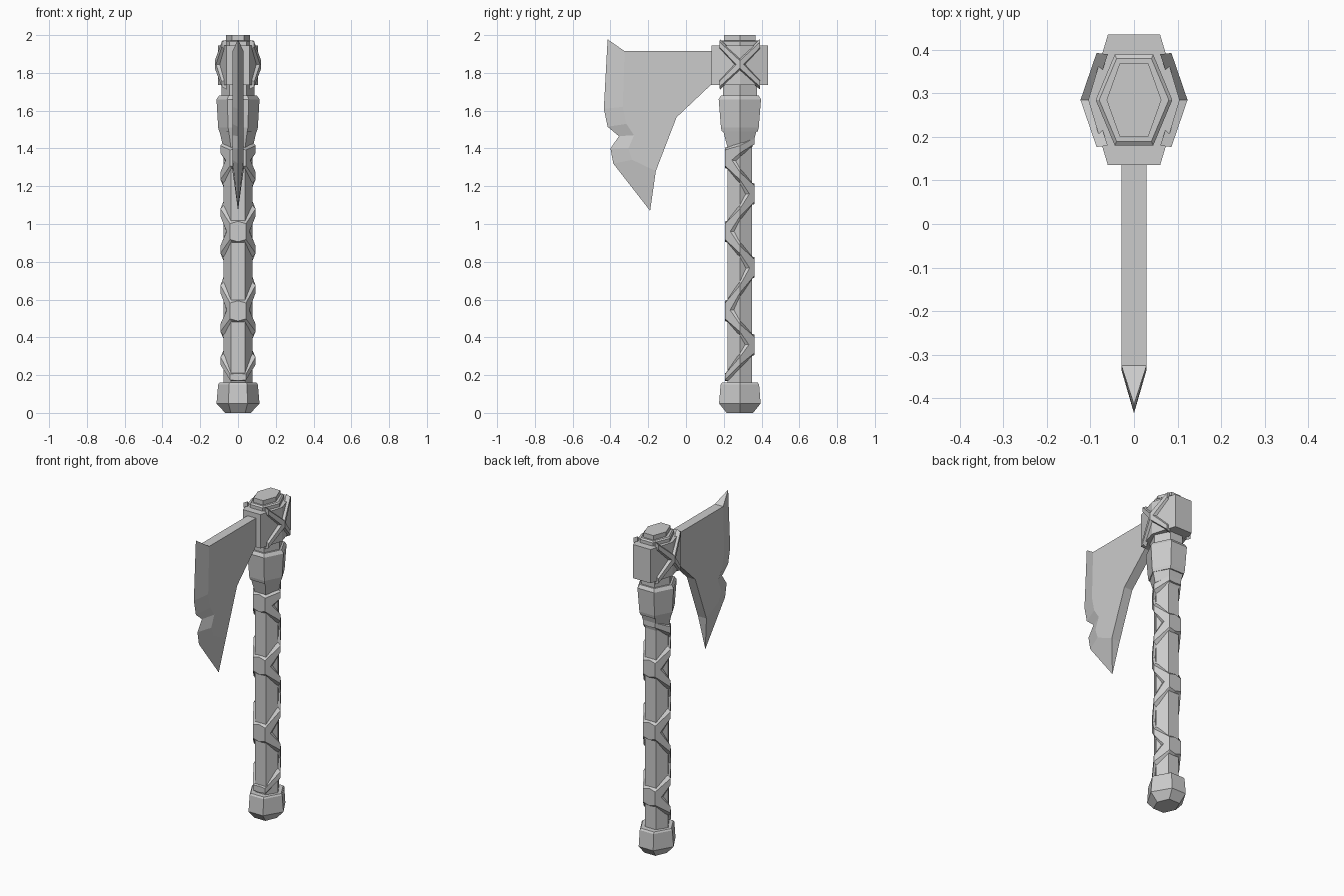
import bpy, bmesh

if "Cube" in bpy.data.objects:
    bpy.data.objects.remove(bpy.data.objects["Cube"])

CY = 0.285  # shaft axis position in y


def make_object(name, verts, faces):
    mesh = bpy.data.meshes.new(name)
    mesh.from_pydata(verts, [], faces)
    bm = bmesh.new()
    bm.from_mesh(mesh)
    bmesh.ops.recalc_face_normals(bm, faces=bm.faces)
    bm.to_mesh(mesh)
    bm.free()
    ob = bpy.data.objects.new(name, mesh)
    bpy.context.collection.objects.link(ob)
    return ob


def hex_stack(name, rings):
    """Stacked hexagon rings: (z, corner x, flat half-width x, flat y)."""
    verts, faces = [], []
    for z, rx, hx, ry in rings:
        for x, y in ((rx, 0), (hx, ry), (-hx, ry), (-rx, 0), (-hx, -ry), (hx, -ry)):
            verts.append((x, CY + y, z))
    for k in range(len(rings) - 1):
        for i in range(6):
            a, b = 6 * k + i, 6 * k + (i + 1) % 6
            faces.append((a, b, b + 6, a + 6))
    n = len(verts)
    faces += [tuple(range(6)), tuple(range(n - 6, n))]
    return make_object(name, verts, faces)


def strap(name, path):
    """Raised band, mirrored in x: (base xy, outer xy, z, base half height, outer half height)."""
    verts, faces = [], []
    for (bx, by), (ox, oy), z, hb, ho in path:
        verts += [(bx, CY + by, z - hb), (ox, CY + oy, z - ho),
                  (ox, CY + oy, z + ho), (bx, CY + by, z + hb)]
    for k in range(len(path) - 1):
        for i in range(4):
            a, b = 4 * k + i, 4 * k + (i + 1) % 4
            faces.append((a, b, b + 4, a + 4))
    n = len(verts)
    faces += [(0, 1, 2, 3), (n - 4, n - 3, n - 2, n - 1)]
    ob = make_object(name, verts, faces)
    mod = ob.modifiers.new("mirror", 'MIRROR')
    mod.use_clip = True
    return ob


# Shaft pieces
hex_stack("handle", [(0.12, .077, .037, .064), (1.40, .077, .037, .064), (1.50, .1, .05, .09)])
hex_stack("pommel", [(0, .068, .038, .07), (.05, .114, .05, .11),
                     (.15, .105, .048, .102), (.16, .098, .045, .095)])
hex_stack("collar", [(1.49, .1, .05, .095), (1.51, .105, .052, .1),
                     (1.66, .114, .057, .112), (1.68, .1, .05, .1)])
hex_stack("neck", [(1.66, .088, .044, .09), (1.75, .088, .044, .09)])
hex_stack("head_socket", [(1.735, .105, .06, .15), (1.945, .105, .06, .15)])
hex_stack("cap_rim", [(1.93, .088, .044, .105), (1.965, .088, .044, .105), (1.972, .08, .04, .095)])
hex_stack("cap_top", [(1.96, .063, .033, .084), (2.0, .063, .033, .084)])

# Zigzag grip wrap, meeting its mirror on the front and back faces
levels = [.19, .36, .54, .77, .96, 1.16, 1.35, 1.44]
for i in range(len(levels) - 1):
    z0, z1 = levels[i], levels[i + 1]
    s = -1 if i % 2 == 0 else 1
    h0, h1 = [.022 if k in (0, 7) else .06 for k in (i, i + 1)]
    strap(f"grip_wrap_{i}", [
        ((0, .06 * s), (0, .078 * s), z0, h0, h0 * .9),
        ((.036, .06 * s), (.042, .078 * s), z0, h0, h0 * .7),
        ((.074, 0), (.093, 0), (z0 + z1) / 2, .042, .02),
        ((.036, -.06 * s), (.042, -.078 * s), z1, h1, h1 * .7),
        ((0, -.06 * s), (0, -.078 * s), z1, h1, h1 * .9)])

# Crossed lashings on both sides of the socket
for s in (1, -1):
    strap(f"cross_lashing_{s}", [
        ((.06, -.105), (.086, -.108), 1.845 - .105 * s, .028, .014),
        ((.095, 0), (.123, 0), 1.845, .035, .02),
        ((.06, .105), (.086, .108), 1.845 + .105 * s, .028, .014)])

# Blade: flat body plus bevel running to a notched cutting edge (y, z)
inner = [(-.325, 1.915), (-.335, 1.62), (-.315, 1.53), (-.275, 1.47),
         (-.305, 1.40), (-.285, 1.34), (-.16, 1.28)]
edge = [(-.415, 1.978), (-.435, 1.61), (-.415, 1.515), (-.355, 1.465),
        (-.40, 1.40), (-.385, 1.32), (-.19, 1.07)]
body = inner + [(-.05, 1.565), (.13, 1.735), (.2, 1.75), (.2, 1.915)]
nb, ne = len(body), len(edge)
verts = [(x, y, z) for x in (.029, -.029) for y, z in body] + [(0, y, z) for y, z in edge]
faces = [tuple(range(nb)), tuple(range(nb, 2 * nb))]
for i in range(ne - 1, nb):
    j = (i + 1) % nb
    faces.append((i, j, j + nb, i + nb))
for i in range(ne - 1):
    e = 2 * nb + i
    faces += [(i, i + 1, e + 1, e), (nb + i, nb + i + 1, e + 1, e)]
faces += [(0, nb, 2 * nb), (ne - 1, nb + ne - 1, 2 * nb + ne - 1)]
make_object("blade", verts, faces)
